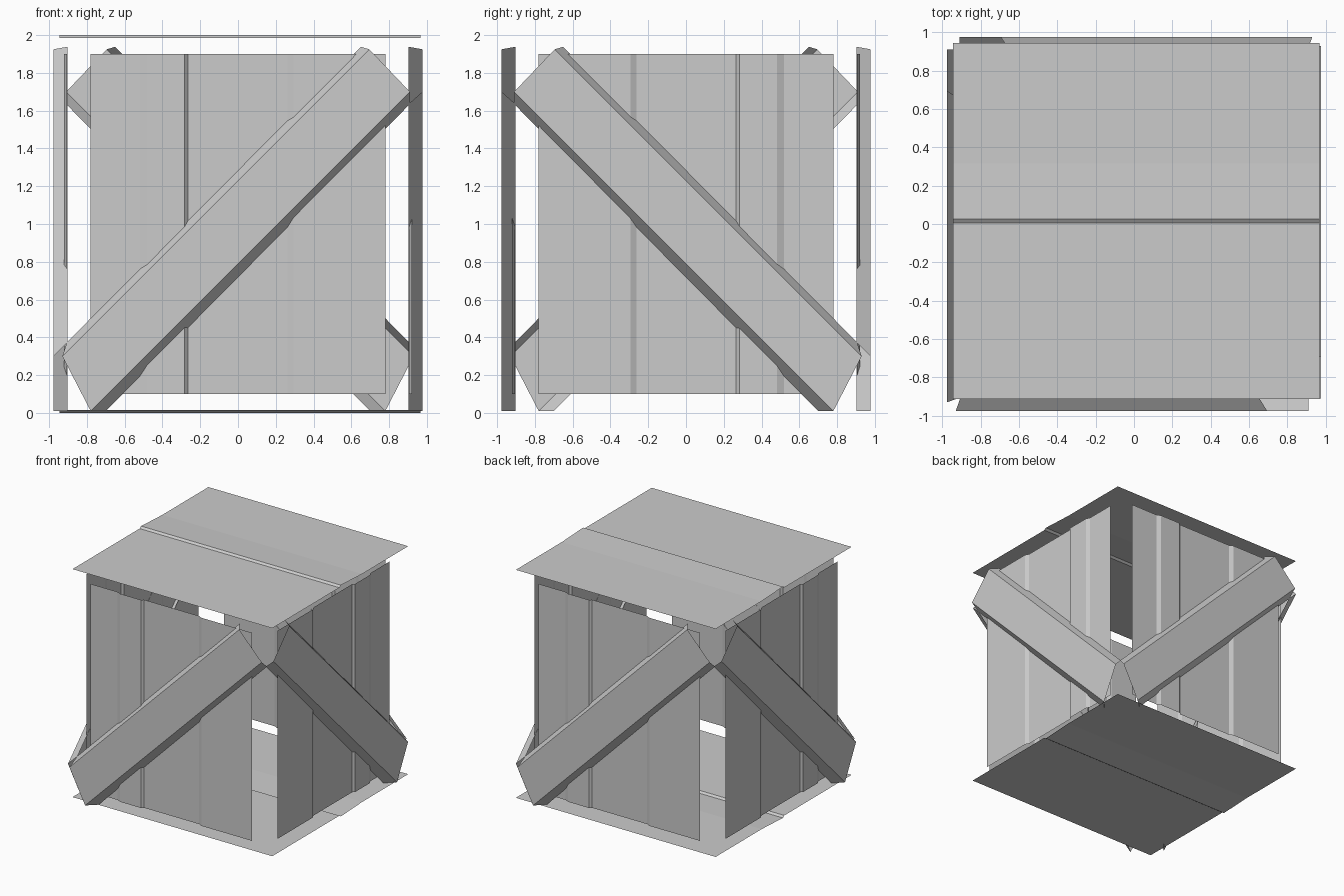
import bpy

if "Cube" in bpy.data.objects:
    bpy.data.objects.remove(bpy.data.objects["Cube"])

# Side mappings: u runs along the side, d outward. Opposite sides are half-turn
# copies, adjacent sides are mirror images. (mapping, mirrored)
SIDES = {
    "front": (lambda u, d, z: (u, -d, z), False),
    "right": (lambda u, d, z: (d, -u, z), True),
    "back": (lambda u, d, z: (-u, d, z), False),
    "left": (lambda u, d, z: (-d, u, z), True),
}


def make(name, verts, faces, flip=False):
    if flip:
        faces = [f[::-1] for f in faces]
    mesh = bpy.data.meshes.new(name)
    mesh.from_pydata(verts, [], faces)
    mesh.update()
    ob = bpy.data.objects.new(name, mesh)
    bpy.context.collection.objects.link(ob)
    return ob


def strip(row_a, row_b):
    """Quads joining two equally long rows of points."""
    n = len(row_a)
    return row_a + row_b, [(i, i + 1, n + i + 1, n + i) for i in range(n - 1)]


# Stepped board profile (u, d) for the wall panels
WALL = [(-0.78, 0.905), (-0.518, 0.905), (-0.483, 0.922), (-0.283, 0.922),
        (-0.266, 0.905), (0.262, 0.905), (0.295, 0.922), (0.78, 0.922)]

# Diagonal open channel (u, d, z): low end then high end, lower lip to upper lip
LOW = [(-0.70, 0.903, 0.01), (-0.78, 0.976, 0.01),
       (-0.93, 0.976, 0.30), (-0.905, 0.903, 0.375)]
HIGH = [(0.91, 0.903, 1.635), (0.91, 0.976, 1.70),
        (0.695, 0.976, 1.925), (0.65, 0.903, 1.938)]

for side, (place, mirrored) in SIDES.items():
    # wall panel
    v, f = strip([place(u, d, 0.1) for u, d in WALL],
                 [place(u, d, 1.9) for u, d in WALL])
    make(side + "_panel", v, f, mirrored)
    # diagonal brace
    v, f = strip([place(*p) for p in LOW], [place(*p) for p in HIGH])
    make(side + "_brace", v, f, not mirrored)

# Lid and base: stepped sheets mirrored about mid height
SHEET = [(-0.913, 1.986), (0.005, 1.986), (0.025, 2.0), (0.315, 1.986), (0.945, 1.986)]
for name, base in (("lid", False), ("base", True)):
    rows = [[(x, y, 2 - z if base else z) for y, z in SHEET] for x in (-0.945, 0.967)]
    v, f = strip(*rows)
    make(name, v, f, not base)
